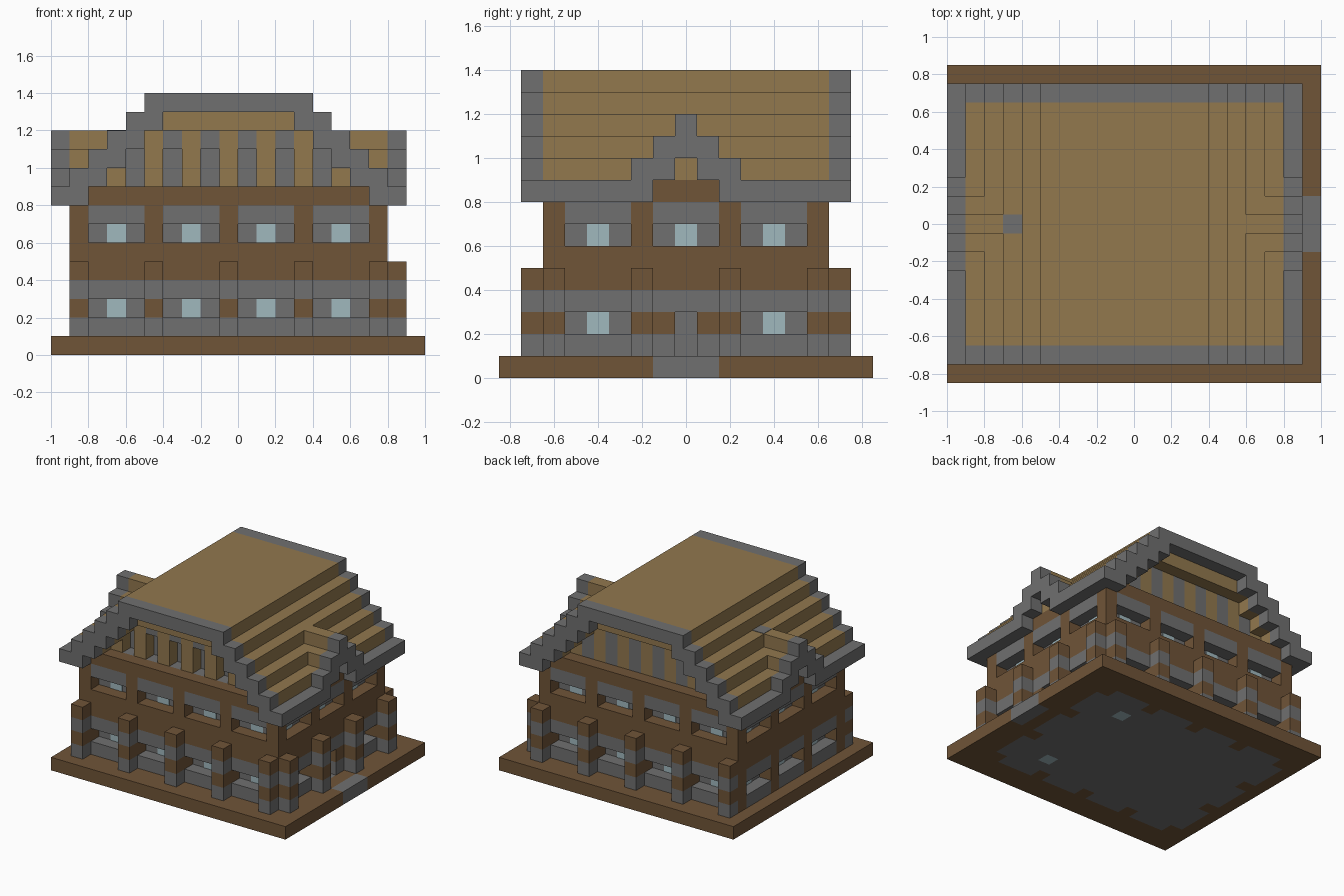
import bpy
import bmesh

old = bpy.data.objects.get("Cube")
if old:
    bpy.data.objects.remove(old, do_unlink=True)


def material(name, rgb):
    mat = bpy.data.materials.new(name)
    mat.use_nodes = True
    mat.diffuse_color = (*rgb, 1)
    shader = mat.node_tree.nodes["Principled BSDF"]
    shader.inputs["Base Color"].default_value = (*rgb, 1)
    shader.inputs["Roughness"].default_value = 0.9
    return mat


WOOD = material("brown wood", (0.162, 0.089, 0.039))
STONE = material("grey stone", (0.162, 0.162, 0.162))
THATCH = material("tan thatch", (0.287, 0.188, 0.076))
GLASS = material("pale glass", (0.352, 0.479, 0.515))

U = 0.1      # block size
MID = -0.05  # the house is centred slightly off the plinth


def finish(name, bm, mats):
    bmesh.ops.recalc_face_normals(bm, faces=bm.faces)
    mesh = bpy.data.meshes.new(name)
    bm.to_mesh(mesh)
    bm.free()
    for mat in mats:
        mesh.materials.append(mat)
    obj = bpy.data.objects.new(name, mesh)
    bpy.context.collection.objects.link(obj)
    return obj


def boxes(name, mat, spans):
    """One object from blocks given as (x0, x1, y0, y1, z0, z1)."""
    bm = bmesh.new()
    for x0, x1, y0, y1, z0, z1 in spans:
        verts = bmesh.ops.create_cube(bm, size=1)["verts"]
        bmesh.ops.scale(bm, vec=(x1 - x0, y1 - y0, z1 - z0), verts=verts)
        bmesh.ops.translate(bm, vec=((x0 + x1) / 2, (y0 + y1) / 2, (z0 + z1) / 2), verts=verts)
    return finish(name, bm, [mat])


def flip_x(b):
    return (2 * MID - b[1], 2 * MID - b[0], *b[2:])


def flip_y(b):
    return (b[0], b[1], -b[3], -b[2], b[4], b[5])


def both(spans, flip):
    return spans + [flip(b) for b in spans]


def on_side(side, u0, u1, d0, d1, z0, z1):
    """Block on a wall: u runs along it, d is the distance out from its face."""
    if side in ("front", "back"):
        b = (u0, u1, -0.65 - d1, -0.65 - d0, z0, z1)
        return b if side == "front" else flip_y(b)
    b = (0.8 + d0, 0.8 + d1, u0, u1, z0, z1)
    return b if side == "right" else flip_x(b)


# Plinth: stone floor below the house and a stone doorstep
X_BAYS = [-0.8, -0.4, 0.0, 0.4]
Y_BAYS = [-0.55, -0.15, 0.25]


def plinth_slot(c):
    x, y = c.x, c.y
    if abs(abs(y) - 0.4) < 0.04 and abs(x - 0.45) < 0.04 and c.z < 0.01:
        return 2
    in_x, in_y = -0.8 < x < 0.7, abs(y) < 0.55
    x_bay = any(a < x < a + 0.3 for a in X_BAYS)
    y_bay = any(a < y < a + 0.3 for a in Y_BAYS)
    if (in_x and in_y) or (x_bay and abs(y) < 0.65) or (y_bay and -0.9 < x < 0.8):
        return 1
    return 1 if x > 0.9 and abs(y) < 0.15 else 0


bm = bmesh.new()
bmesh.ops.create_grid(bm, x_segments=20, y_segments=17, size=1)
bmesh.ops.scale(bm, vec=(1, 0.85, 1), verts=bm.verts)
top = bmesh.ops.extrude_face_region(bm, geom=bm.faces[:])["geom"]
bmesh.ops.translate(bm, vec=(0, 0, U), verts=[v for v in top if isinstance(v, bmesh.types.BMVert)])
for face in bm.faces:
    face.material_index = plinth_slot(face.calc_center_median())
finish("plinth", bm, [WOOD, STONE, GLASS])

# Inner core, seen at the back of the window and door recesses
boxes("inner_core", STONE, [(-0.8, 0.7, -0.55, 0.55, U, 0.9)])

# Walls: piers, bands, window heads and glass on each side
for side in ("front", "back", "right", "left"):
    long_side = side in ("front", "back")
    bays = X_BAYS if long_side else Y_BAYS
    posts = [-0.9, -0.5, -0.1, 0.3, 0.7] if long_side else [-0.65, -0.25, 0.15, 0.55]
    piers = posts if long_side else posts[1:-1]
    wood = [on_side(side, p, p + U, -U, 0, U, 0.9) for p in piers]
    stone, glass = [], []
    for a in bays:
        door = side == "right" and a == -0.15
        for z0, z1 in ((0.4, 0.6), (0.8, 0.9)):
            wood.append(on_side(side, a, a + 0.3, -U, 0, z0, z1))
        for z0 in (0.3, 0.7):
            stone.append(on_side(side, a, a + 0.3, -U, 0, z0, z0 + U))
        if door:
            for u in (a, a + 0.2):
                stone.append(on_side(side, u, u + U, -U, 0, U, 0.2))
                wood.append(on_side(side, u, u + U, -U, 0, 0.2, 0.3))
        else:
            stone.append(on_side(side, a, a + 0.3, -U, 0, U, 0.2))
        for z0 in ((0.6,) if door else (0.2, 0.6)):
            glass.append(on_side(side, a + U, a + 0.2, -U, -U + 0.005, z0, z0 + U))
    boxes(side + "_wall_timber", WOOD, wood)
    boxes(side + "_wall_stone", STONE, stone)
    boxes(side + "_window_glass", GLASS, glass)

    # Banded buttresses on three sides
    if side != "left":
        for label, mat, levels in (("stone", STONE, (0.1, 0.3)), ("timber", WOOD, (0.2, 0.4))):
            boxes(f"{side}_buttress_{label}", mat,
                  [on_side(side, p, p + U, 0, U, z, z + U) for p in posts for z in levels])

# Stepped main roof with stone verges at both ends
trim, thatch = [], []
for i in range(6):
    x, z1 = -1 + U * i, 0.9 + U * i
    z0 = max(0.8, z1 - 0.2)
    trim.append((x, x + U, -0.75, -0.65, z0, z1))
    if i:
        thatch.append((x, x + U, -0.65, 0.65, max(0.9, z0), z1))
trim = both(trim, flip_x) + [(-0.4, 0.3, -0.75, -0.65, 1.3, 1.4)]
boxes("roof_verges", STONE, both(trim, flip_y))
boxes("roof_thatch", THATCH, both(thatch, flip_x) + [(-0.4, 0.3, -0.65, 0.65, 1.2, 1.4)])
eave = both([(0.8, 0.9, -0.65, -0.25, 0.8, 0.9)], flip_y)
boxes("roof_eaves", STONE, both(eave, flip_x))

# Striped gable walls; the front one has deep slots
light, dark = [], []
for i in range(13):
    x = -0.7 + U * i
    z1 = min(1.2, 1 + U * min(i, 12 - i))
    stripe = (x, x + U, 0.4, 0.55, 0.9, z1)
    if i % 2 == 0:
        light += both([stripe], flip_y)
    else:
        dark += [stripe, (x, x + U, -0.45, -0.4, 0.9, 1.1)]
        if z1 > 1.15:
            dark.append((x, x + U, -0.55, -0.4, 1.1, z1))
boxes("gable_light_stripes", THATCH, light)
boxes("gable_dark_stripes", STONE, dark)

# Small stepped dormers on both long roof slopes
steps = both([(0.8, 0.9, 0.15, 0.25, 0.8, 1.0), (0.8, 0.9, 0.05, 0.15, 0.9, 1.1)], flip_y)
steps.append((0.8, 0.9, -0.05, 0.05, 1.0, 1.2))
boxes("dormer_trim", STONE, both(steps, flip_x))
infill = [(0.7, 0.8, -0.15, 0.15, 0.9, 1.1), (0.6, 0.8, -0.05, 0.05, 1.1, 1.2)]
boxes("dormer_thatch", THATCH, both(infill, flip_x))
boxes("ridge_stone", STONE, [(-0.7, -0.6, -0.05, 0.05, 1.197, 1.203)])
